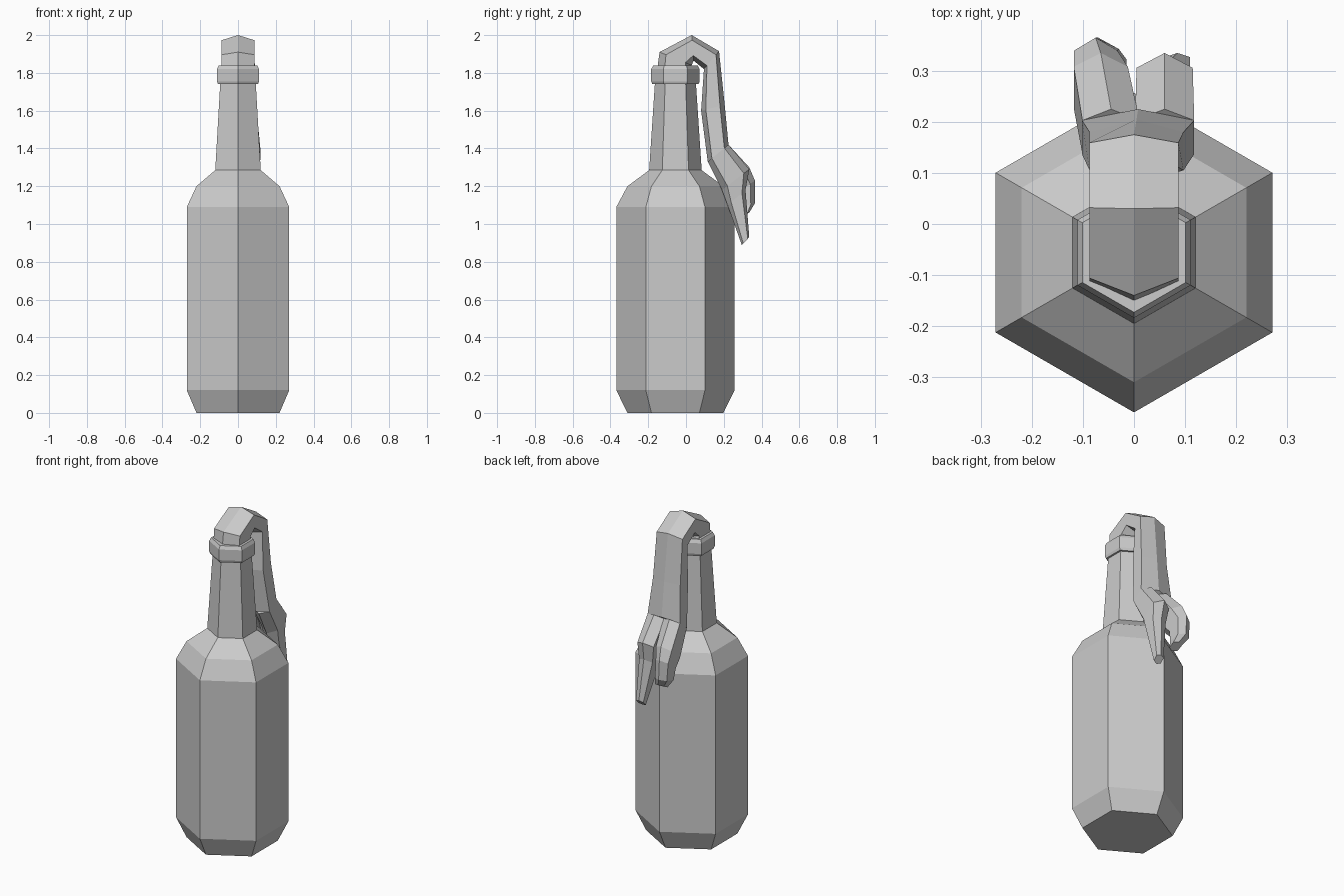
import bpy, bmesh, math

if "Cube" in bpy.data.objects:
    bpy.data.objects.remove(bpy.data.objects["Cube"])

AXIS_Y = -0.056  # bottle axis sits slightly forward of the origin


def loft(name, rings):
    """Skin a list of equal-length point rings and cap both ends."""
    bm = bmesh.new()
    vs = [[bm.verts.new(p) for p in r] for r in rings]
    n = len(rings[0])
    for a, b in zip(vs, vs[1:]):
        for i in range(n):
            j = (i + 1) % n
            bm.faces.new((a[i], a[j], b[j], b[i]))
    bm.faces.new(vs[0])
    bm.faces.new(vs[-1])
    bmesh.ops.recalc_face_normals(bm, faces=bm.faces[:])
    mesh = bpy.data.meshes.new(name)
    bm.to_mesh(mesh)
    bm.free()
    ob = bpy.data.objects.new(name, mesh)
    bpy.context.collection.objects.link(ob)
    return ob


def hexagon(r, z):
    """Horizontal hexagon with corners pointing front and back."""
    return [(r * math.cos(math.radians(30 + 60 * i)),
             AXIS_Y + r * math.sin(math.radians(30 + 60 * i)), z) for i in range(6)]


def fold(cx, hw, outer, inner):
    """Cloth cross-section: ridges on the outer and inner side, flat flanks."""
    def at(t):
        return tuple(o + (i - o) * t for o, i in zip(outer, inner))
    a, b = at(0.2), at(0.8)
    return [(cx, *outer), (cx + hw, *a), (cx + hw, *b),
            (cx, *inner), (cx - hw, *b), (cx - hw, *a)]


# Bottle: six-sided body, shoulder, neck and lip
profile = [(0.254, 0), (0.313, 0.12), (0.313, 1.09), (0.254, 1.20),
           (0.139, 1.285), (0.109, 1.74), (0.122, 1.74), (0.128, 1.755),
           (0.128, 1.82), (0.117, 1.84)]
loft("bottle", [hexagon(r, z) for r, z in profile])

# Rag: leaves the neck, bends over the lip and hangs behind
loft("rag", [
    fold(0, 0.087, (-0.155, 1.80), (0.045, 1.80)),
    fold(0, 0.087, (-0.14, 1.91), (0.03, 1.84)),
    fold(0, 0.087, (0.03, 2.0), (0.04, 1.865)),
    fold(0, 0.087, (0.175, 1.915), (0.095, 1.82)),
    fold(0.005, 0.092, (0.205, 1.63), (0.08, 1.60)),
    fold(0.008, 0.11, (0.225, 1.42), (0.115, 1.33)),
])

# Two split ends of the rag, the right one longer
loft("rag_tail_right", [
    fold(0.06, 0.058, (0.225, 1.42), (0.115, 1.33)),
    fold(0.06, 0.055, (0.335, 1.29), (0.19, 1.18)),
    fold(0.065, 0.045, (0.315, 1.18), (0.22, 1.10)),
    fold(0.085, 0.025, (0.335, 0.93), (0.295, 0.89)),
])
loft("rag_tail_left", [
    fold(-0.045, 0.056, (0.225, 1.42), (0.115, 1.33)),
    fold(-0.065, 0.053, (0.335, 1.30), (0.20, 1.18)),
    fold(-0.075, 0.042, (0.365, 1.23), (0.24, 1.14)),
    fold(-0.07, 0.04, (0.365, 1.11), (0.255, 1.08)),
    fold(-0.045, 0.03, (0.335, 1.06), (0.275, 1.03)),
])
